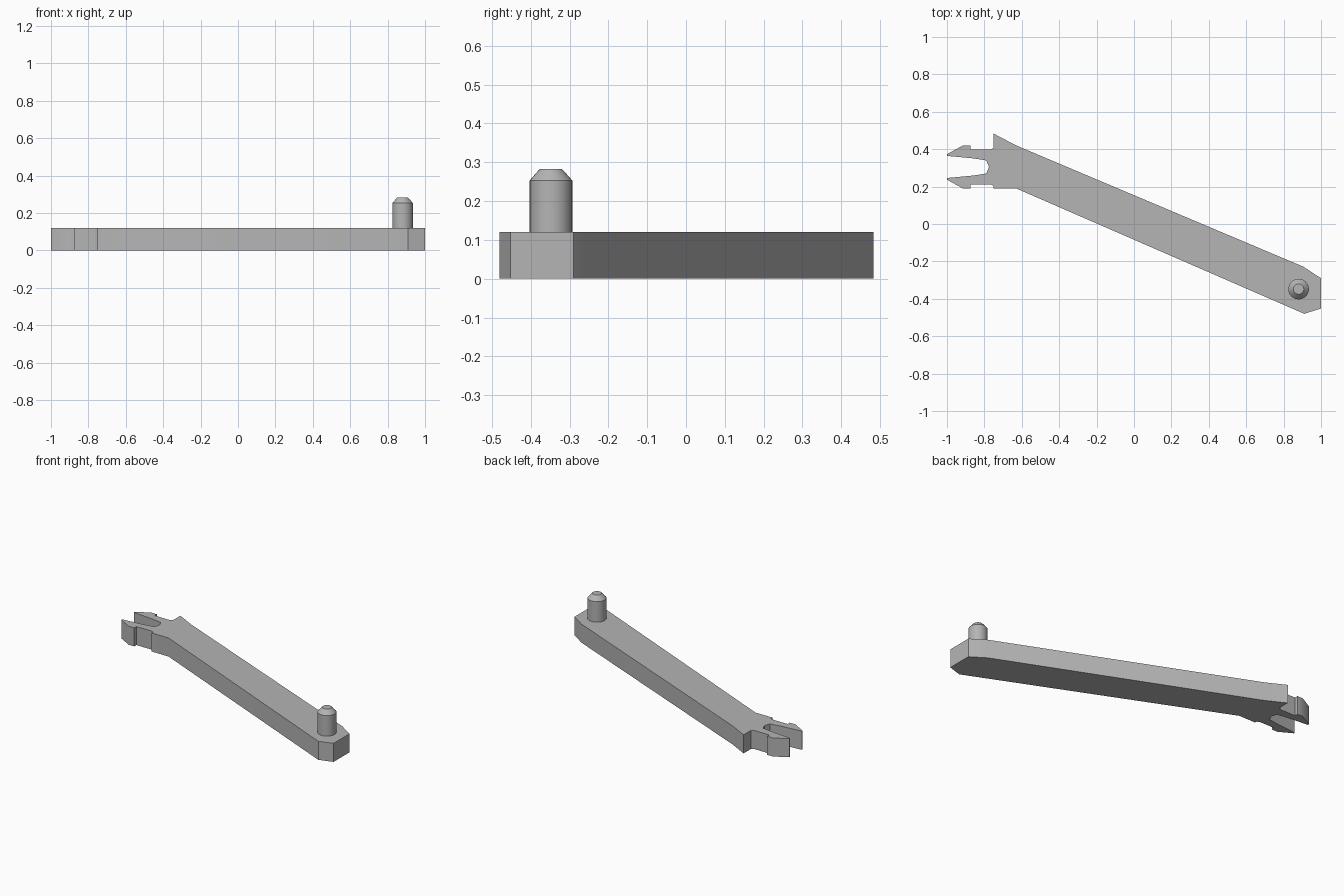
import bpy, bmesh, math

cube = bpy.data.objects.get("Cube")
if cube:
    bpy.data.objects.remove(cube, do_unlink=True)

grey = bpy.data.materials.new("mid_grey")
grey.use_nodes = True
colour = (0.46, 0.46, 0.46, 1)
grey.diffuse_color = colour
grey.node_tree.nodes["Principled BSDF"].inputs["Base Color"].default_value = colour

THICKNESS = 0.12
FORK_Y = 0.305


def finish(name, bm):
    bmesh.ops.recalc_face_normals(bm, faces=bm.faces[:])
    mesh = bpy.data.meshes.new(name)
    bm.to_mesh(mesh)
    bm.free()
    mesh.materials.append(grey)
    obj = bpy.data.objects.new(name, mesh)
    bpy.context.collection.objects.link(obj)
    bpy.ops.object.select_all(action='DESELECT')
    obj.select_set(True)
    bpy.context.view_layer.objects.active = obj
    bpy.ops.object.shade_smooth_by_angle(angle=math.radians(30))
    return obj


# Flat lever arm with a forked clip; the lower prong is mirrored to the upper
arm = [(-0.75, 0.483), (-0.63, 0.42), (0.905, -0.228), (1.0, -0.29),
       (1.0, -0.452), (0.91, -0.48), (-0.63, 0.19), (-0.75, 0.19)]
prong = [(-0.75, 0.202), (-0.765, 0.212), (-0.875, 0.212), (-0.875, 0.19),
         (-0.915, 0.19), (-1.0, 0.237), (-1.0, 0.246), (-0.86, 0.259),
         (-0.79, 0.27)]
notch = [(-0.775, FORK_Y)]
upper = [(x, 2 * FORK_Y - y) for x, y in reversed(prong)]

bm = bmesh.new()
base = bm.faces.new([bm.verts.new((x, y, 0)) for x, y in arm + prong + notch + upper])
ext = bmesh.ops.extrude_face_region(bm, geom=[base], use_keep_orig=True)
top = [v for v in ext["geom"] if isinstance(v, bmesh.types.BMVert)]
bmesh.ops.translate(bm, verts=top, vec=(0, 0, THICKNESS))
finish("lever_arm", bm)

# Round pivot peg with a chamfered, slightly rounded tip
profile = [(0.055, THICKNESS - 0.01), (0.055, 0.253), (0.034, 0.277), (0.028, 0.283)]
SIDES = 32
bm = bmesh.new()
rings = []
for r, z in profile:
    angles = [2 * math.pi * i / SIDES for i in range(SIDES)]
    rings.append([bm.verts.new((0.88 + r * math.cos(a), -0.348 + r * math.sin(a), z))
                  for a in angles])
for low, high in zip(rings, rings[1:]):
    for i in range(SIDES):
        j = (i + 1) % SIDES
        bm.faces.new((low[i], low[j], high[j], high[i]))
bm.faces.new(rings[0][::-1])
bm.faces.new(rings[-1])
finish("pivot_peg", bm)
